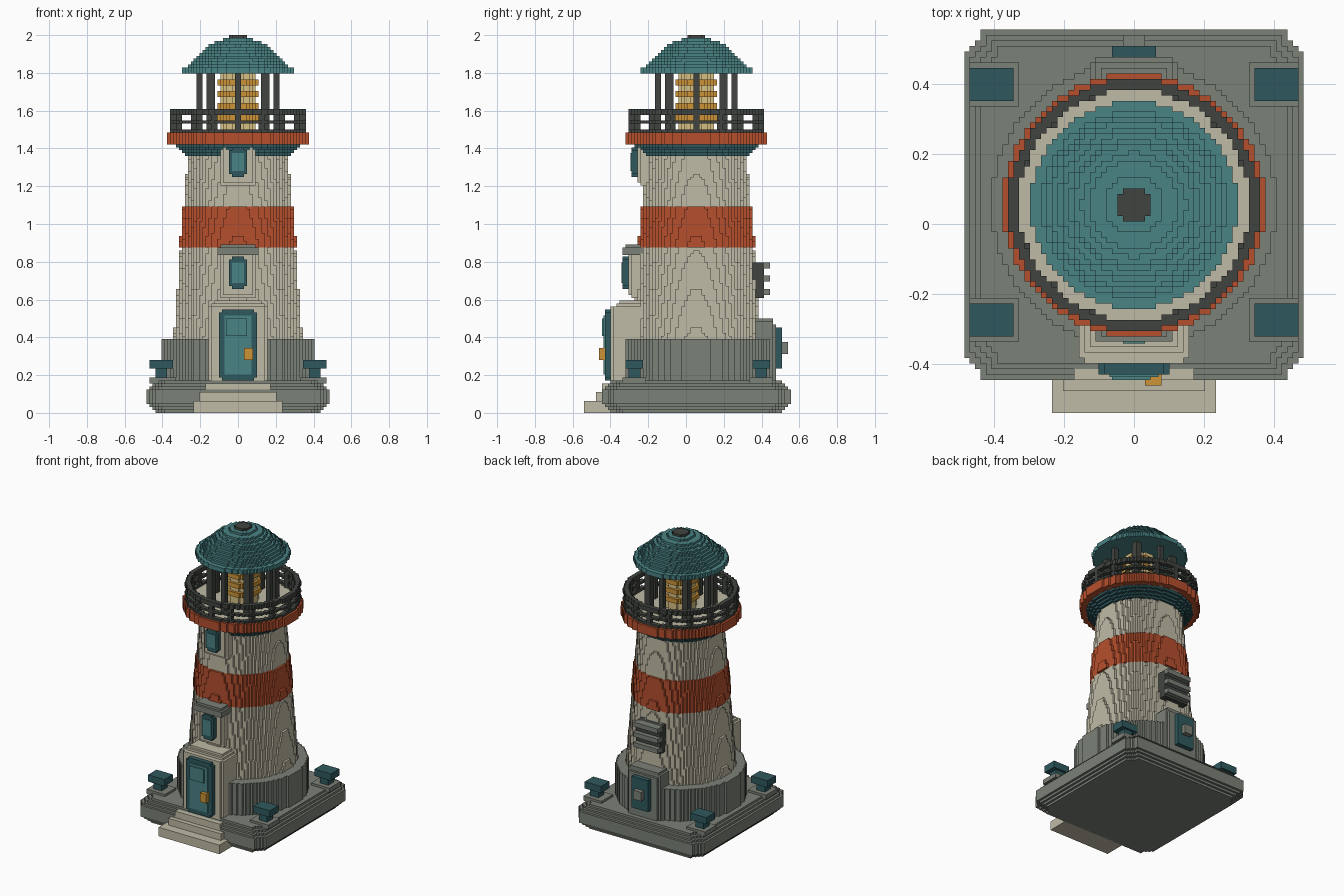
import bpy, bmesh, math

cube = bpy.data.objects.get("Cube")
if cube:
    bpy.data.objects.remove(cube, do_unlink=True)

V = 1 / 64            # size of one block
OFFSET_Y = 3.5        # tower axis in blocks, behind the centre


def lin(c):
    return c / 12.92 if c <= 0.04045 else ((c + 0.055) / 1.055) ** 2.4


def material(name, hexa):
    col = [lin(int(hexa[i:i + 2], 16) / 255) for i in (0, 2, 4)] + [1]
    m = bpy.data.materials.new(name)
    m.use_nodes = True
    m.diffuse_color = col
    bsdf = m.node_tree.nodes["Principled BSDF"]
    bsdf.inputs["Base Color"].default_value = col
    bsdf.inputs["Roughness"].default_value = 0.8
    return m


CREAM = material("cream", "C0BBA6")
GREY = material("stone grey", "7B8177")
DARK = material("charcoal", "40443F")
RED = material("brick red", "B64F2D")
TEAL = material("teal", "4A8385")
DEEP = material("deep teal", "2F595E")
AMBER = material("amber", "CC9438")
GLOW = material("pale lamp yellow", "D6C084")


def extrude(bm, pts, z0, z1):
    """Prism from a counter-clockwise outline in block units."""
    lo, hi = ([bm.verts.new((x * V, (y + OFFSET_Y) * V, z * V)) for x, y in pts] for z in (z0, z1))
    bm.faces.new(hi)
    bm.faces.new(lo[::-1])
    n = len(pts)
    for i in range(n):
        k = (i + 1) % n
        bm.faces.new((lo[i], lo[k], hi[k], hi[i]))


def finish(bm, name, mat):
    me = bpy.data.meshes.new(name)
    bm.to_mesh(me)
    bm.free()
    me.materials.append(mat)
    ob = bpy.data.objects.new(name, me)
    bpy.context.collection.objects.link(ob)
    return ob


def boxes(name, mat, *dims):
    """Boxes given as (x0, x1, y0, y1, z0, z1)."""
    bm = bmesh.new()
    for x0, x1, y0, y1, z0, z1 in dims:
        extrude(bm, [(x0, y0), (x1, y0), (x1, y1), (x0, y1)], z0, z1)
    return finish(bm, name, mat)


def circle_width(r, j):
    d = r * r - (j + 0.5) ** 2
    return math.floor(math.sqrt(d) + 0.5) if d > 0 else 0


def square_width(h, j):
    edge = int(h - abs(j + 0.5))
    return h - max(0, 3 - edge) if edge >= 0 else 0


def slab(bm, z0, z1, size, inner=0, width=circle_width):
    """Stepped disc, ring or square, built as two mirrored halves."""
    rows = [j for j in range(-40, 40) if width(size, j) > 0]
    path = []
    for j in rows:
        path += [(width(size, j), j), (width(size, j), j + 1)]
    for j in rows[::-1]:
        w = circle_width(inner, j) if inner else 0
        path += [(w, j + 1), (w, j)]
    path = [p for i, p in enumerate(path) if p != path[i - 1]]
    n = len(path)
    pts = []
    for i, p in enumerate(path):
        a, b = path[i - 1], path[(i + 1) % n]
        if not (a[0] == p[0] == b[0] or a[1] == p[1] == b[1]):
            pts.append(p)
    extrude(bm, pts, z0, z1)
    extrude(bm, [(-x, y) for x, y in pts[::-1]], z0, z1)


def stack(name, mat, layers, width=circle_width):
    bm = bmesh.new()
    for layer in layers:
        slab(bm, *layer, width=width)
    return finish(bm, name, mat)


# Foundation block with stepped rounded edges
stack("foundation", GREY,
      [(0, 1, 28), (1, 2, 29), (2, 3, 30), (3, 8, 31), (8, 9, 30), (9, 10, 29), (10, 11, 28)],
      square_width)

# Corner bollards on small pads
for side, sx in (("left", 1), ("right", -1)):
    for end, cy in (("back", 22), ("front", -21)):
        def bx(a, b, hy, z0, z1):
            x0, x1 = sorted((a * sx, b * sx))
            return (x0, x1, cy - hy, cy + hy, z0, z1)
        boxes(f"bollard_pad_{end}_{side}", GREY, bx(21, 30, 4, 10, 12))
        boxes(f"bollard_{end}_{side}", DEEP, bx(24, 28, 2, 12, 15), bx(22, 30, 3, 15, 18))

# Tower: skirt, tapering wall and painted band
stack("stone_skirt", GREY, [(11, 25, 26)])


def taper(k):
    return 22.8 - (k - 12) * 0.0773


stack("tower_wall_lower", CREAM, [(k, k + 1, taper(k)) for k in range(25, 56)])
stack("tower_band", RED, [(k, k + 1, taper(k) + 0.4) for k in range(56, 70)])
stack("tower_wall_upper", CREAM, [(k, k + 1, taper(k)) for k in range(70, 91)])

# Gallery: corbel, red rim and deck
stack("gallery_corbel", DEEP, [(87, 88, 18), (88, 89, 19), (89, 90, 20), (90, 91, 21)])
stack("gallery_rim", RED, [(91, 95, 24, 21)])
stack("gallery_deck", CREAM, [(91, 95, 21.6)])

# Railing with posts
stack("railing", DARK, [(95, 96, 23, 21), (98, 99, 23, 21), (101, 103, 23, 21)])
posts = []
for i in range(16):
    a = math.tau * i / 16
    x, y = round(21.8 * math.cos(a)), round(21.8 * math.sin(a))
    posts.append((x - 1, x + 1, y - 1, y + 1, 95, 102))
boxes("railing_posts", DARK, *posts)

# Lantern room: lamp and roof posts
stack("lamp", GLOW, [(95, 116, 6)])
stack("lamp_bands", AMBER, [(z, z + 2, 7) for z in (99, 103, 107, 111)])
posts = []
for i in range(8):
    a = math.tau * i / 8
    x, y = 13 * math.cos(a), 13 * math.sin(a)
    h = 1.4 if i % 2 else 1
    posts.append((x - h, x + h, y - h, y + h, 95, 116))
boxes("lantern_posts", DARK, *posts)

# Domed roof and cap
stack("roof", TEAL, [(115, 117, 19), (117, 118, 17), (118, 119, 16), (119, 120, 15.2),
                     (120, 121, 14.2), (121, 122, 13.2), (122, 123, 12), (123, 124, 11),
                     (124, 125, 9.6), (125, 126, 8), (126, 127, 5.5)])
stack("roof_cap", DARK, [(127, 128, 3.2)])

# Front steps
boxes("front_steps", CREAM, (-15, 15, -38, -28, 0, 4), (-13, 13, -34, -28, 4, 7),
      (-11, 11, -32, -28, 7, 10))

# Front doorway
boxes("door_surround", CREAM, (-10, 10, -28, -14, 10, 36), (-9, 9, -27, -14, 36, 37),
      (-8, 8, -26, -14, 37, 38), (-9, 9, -29, -28, 10, 36))
boxes("door_frame", DEEP, (-6.5, 6.5, -31, -28, 12, 34), (-5.5, 5.5, -31, -28, 11, 35))
boxes("door_panel", TEAL, (-4.5, 4.5, -31.4, -31, 13, 33))
boxes("door_light", TEAL, (-4, 3, -32, -31, 26, 32))
boxes("door_handle", AMBER, (2, 5, -33, -30, 18, 22))


# Front windows
def window(name, z0, z1, depth, s0, s1):
    boxes(name + "_surround", CREAM, (-6, 6, depth + 1, -10, s0, s1),
          (-5, 5, depth, -10, s0 + 1, s1))
    boxes(name + "_frame", DEEP, (-3, 3, depth - 2, depth, z0 + 1, z1 - 1),
          (-2, 2, depth - 2, depth, z0, z1))
    boxes(name + "_pane", TEAL, (-2, 2, depth - 2.3, depth - 2, z0 + 2, z1 - 2))


window("lower_window", 42, 53, -23, 39, 54)
boxes("lower_window_lintel", GREY, (-7, 7, -25, -16, 53.5, 56), (-6, 6, -24, -16, 56, 57))
window("upper_window", 80, 90, -20, 77, 91)

# Back hatch
boxes("hatch_surround", GREY, (-8, 8, 20, 26, 11, 31), (-7, 7, 20, 27, 11, 30),
      (-7, 7, 20, 26, 31, 32))
boxes("hatch_door", DEEP, (-4, 4, 26, 29, 15, 29))
boxes("hatch_handle", GREY, (-2, 2, 28, 31, 20, 24))

# Back vent with slats
boxes("vent_plate", DARK, (-6, 6, 15, 23, 39, 51))
boxes("vent_slats", GREY, *[(-6, 6, 22, 25, z, z + 2) for z in (40, 44.5, 49)])
